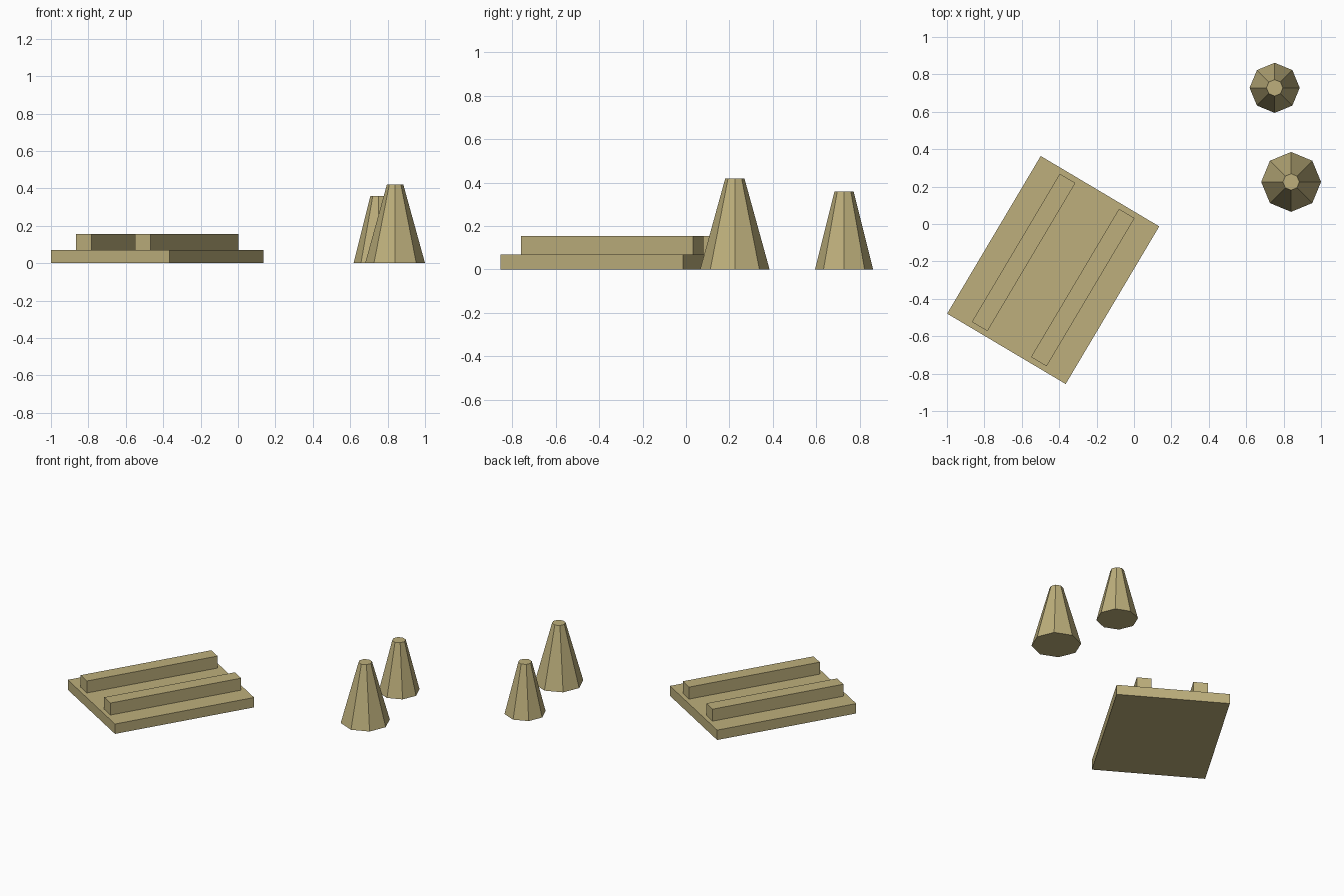
import bpy, math
from mathutils import Matrix, Vector

if "Cube" in bpy.data.objects:
    bpy.data.objects.remove(bpy.data.objects["Cube"])

tan = bpy.data.materials.new("tan")
tan.diffuse_color = (0.51, 0.43, 0.20, 1)
tan.use_nodes = True
tan.node_tree.nodes["Principled BSDF"].inputs["Base Color"].default_value = tan.diffuse_color

CENTER = Vector((-0.432, -0.246, 0))
TURN = Matrix.Rotation(math.radians(-30.7), 4, 'Z')


def finish(name):
    ob = bpy.context.object
    ob.name = name
    ob.data.materials.append(tan)
    return ob


def box(name, x, z0, z1, width, length):
    """Box in the turned frame of the platform."""
    loc = CENTER + TURN @ Vector((x, 0, 0))
    loc.z = (z0 + z1) / 2
    bpy.ops.mesh.primitive_cube_add(size=1, location=loc)
    ob = finish(name)
    ob.data.transform(TURN @ Matrix.Diagonal((width, length, z1 - z0, 1)))


def cone(name, x, y, radius, height):
    """Eight-sided truncated cone with corners on the axes."""
    bpy.ops.mesh.primitive_cone_add(vertices=8, radius1=radius, radius2=0.044,
                                    depth=height, location=(x, y, height / 2))
    finish(name)


# platform with two parallel rails
box("platform", 0, 0, 0.07, 0.737, 0.98)
for side, x in (("left", -0.184), ("right", 0.184)):
    box(side + "_rail", x, 0.07, 0.155, 0.097, 0.921)

# free-standing cones
cone("large_cone", 0.84, 0.225, 0.16, 0.42)
cone("small_cone", 0.752, 0.728, 0.134, 0.36)
